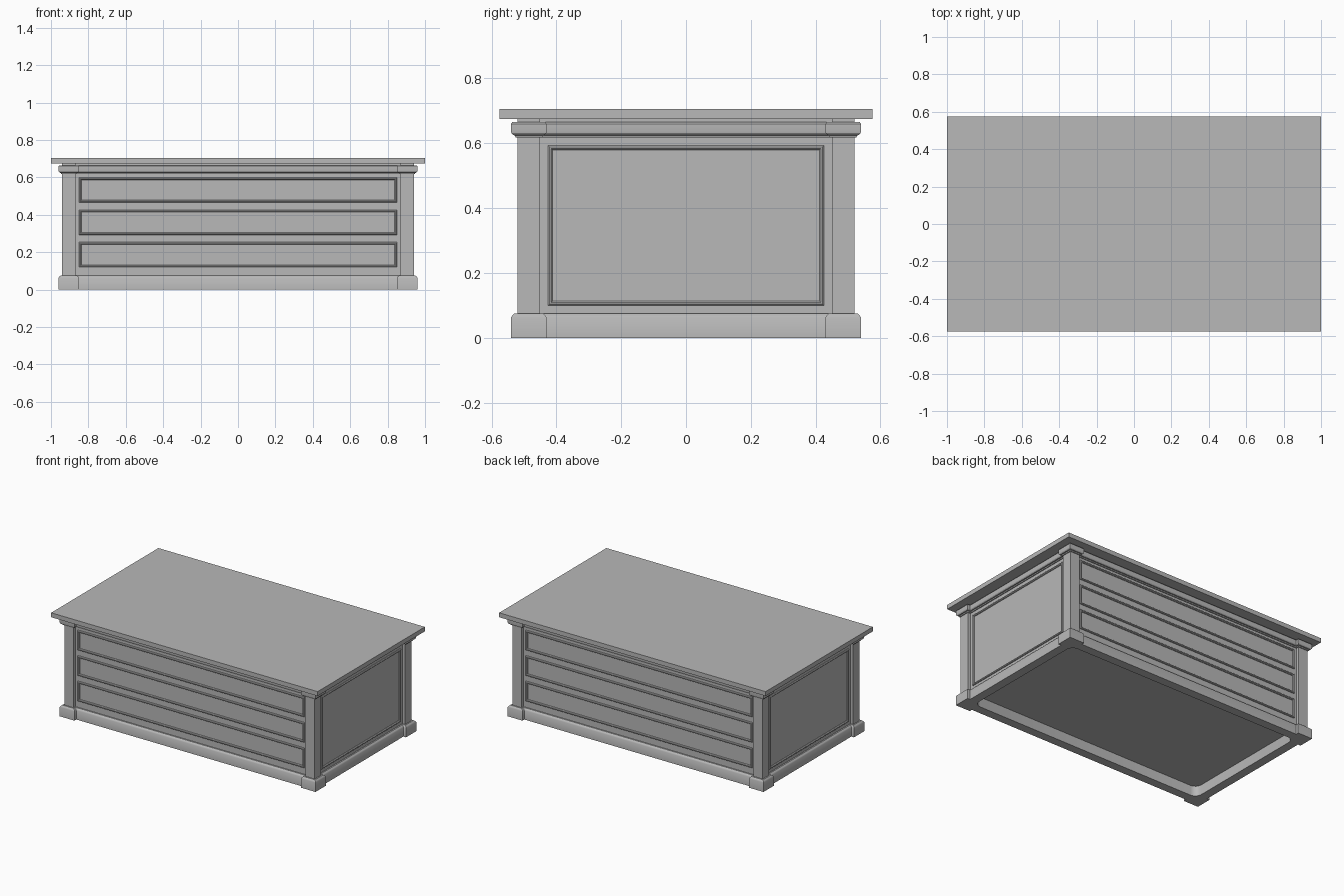
import bpy, bmesh, math

old = bpy.data.objects.get("Cube")
if old:
    bpy.data.objects.remove(old)

# Single flat colour
grey = bpy.data.materials.new("painted grey")
grey.use_nodes = True
colour = (0.48, 0.48, 0.48, 1)
grey.diffuse_color = colour
grey.node_tree.nodes["Principled BSDF"].inputs["Base Color"].default_value = colour


def finish(name, bm, smooth=False):
    bmesh.ops.recalc_face_normals(bm, faces=bm.faces)
    mesh = bpy.data.meshes.new(name)
    bm.to_mesh(mesh)
    bm.free()
    mesh.materials.append(grey)
    obj = bpy.data.objects.new(name, mesh)
    bpy.context.collection.objects.link(obj)
    if smooth:
        bpy.context.view_layer.objects.active = obj
        obj.select_set(True)
        bpy.ops.object.shade_smooth_by_angle(angle=math.radians(30))
        obj.select_set(False)
    return obj


def mirror_corners(corner):
    """Mirror one corner's points into a full closed outline."""
    flip = corner[::-1]
    return (corner + [(-x, y) for x, y in flip]
            + [(-x, -y) for x, y in corner] + [(x, -y) for x, y in flip])


def body_outline(d):
    """Plan with square corner posts, grown outward by d."""
    hx, hy, px, py, step = 0.94 + d, 0.52 + d, 0.87 - d, 0.45 - d, 0.02
    return mirror_corners([(hx - step, py), (hx, py), (hx, hy),
                           (px, hy), (px, hy - step)])


def cavity_outline():
    """Rectangle with rounded corners."""
    r = 0.045
    arc = [i * math.pi / 8 for i in range(5)]
    return mirror_corners([(0.835 + r * math.cos(a), 0.415 + r * math.sin(a))
                           for a in arc])


def loft(name, sections, closed=False, smooth=False):
    """Join outlines given as (outline, z); cap the ends unless closed."""
    bm = bmesh.new()
    rings = [[bm.verts.new((x, y, z)) for x, y in pts] for pts, z in sections]
    pairs = list(zip(rings, rings[1:]))
    if closed:
        pairs.append((rings[-1], rings[0]))
    else:
        bm.faces.new(rings[0])
        bm.faces.new(rings[-1])
    for a, b in pairs:
        for i in range(len(a)):
            j = (i + 1) % len(a)
            bm.faces.new((a[i], a[j], b[j], b[i]))
    return finish(name, bm, smooth)


def panel_frame(name, half_w, z0, z1, wall, turn):
    """Thin raised moulding around a flat panel, on the wall facing turn."""
    bm = bmesh.new()
    # (inset from the outer edge, height above the wall)
    profile = [(0, -0.002), (0, 0.005), (0.004, 0.009),
               (0.009, 0.009), (0.013, 0.004), (0.013, -0.002)]
    c, s = math.cos(turn), math.sin(turn)
    rings = []
    for inset, out in profile:
        w, lo, hi, y = half_w - inset, z0 + inset, z1 - inset, -(wall + out)
        rings.append([bm.verts.new((x * c - y * s, x * s + y * c, z))
                      for x, z in ((-w, lo), (w, lo), (w, hi), (-w, hi))])
    for a, b in zip(rings, rings[1:]):
        for i in range(4):
            j = (i + 1) % 4
            bm.faces.new((a[i], a[j], b[j], b[i]))
    finish(name, bm)


# Cabinet body with corner posts
loft("cabinet_body", [(body_outline(0), 0.068), (body_outline(0), 0.676)])

# Hollow plinth with rounded shoulder
loft("plinth", [(cavity_outline(), 0), (body_outline(0.02), 0),
                (body_outline(0.02), 0.062), (body_outline(0.016), 0.069),
                (body_outline(0.009), 0.075), (body_outline(-0.005), 0.075),
                (cavity_outline(), 0.075)], closed=True, smooth=True)

# Crown moulding under the top
crown = [(-0.005, 0.618), (0.006, 0.618), (0.008, 0.624), (0.014, 0.626),
         (0.019, 0.632), (0.02, 0.638), (0.02, 0.66), (0.016, 0.665),
         (-0.005, 0.665)]
loft("crown_moulding", [(body_outline(d), z) for d, z in crown], smooth=True)

# Table top
top = mirror_corners([(1, 0.575)])
loft("table_top", [(top, 0.675), (top, 0.705)])

# Three drawers front and back, one panel on each end
for side, turn in (("front", 0), ("back", math.pi)):
    for level, z in (("lower", 0.12), ("middle", 0.293), ("upper", 0.466)):
        panel_frame(f"{side}_{level}_drawer", 0.85, z, z + 0.134, 0.5, turn)
for side, turn in (("left", math.pi / 2), ("right", -math.pi / 2)):
    panel_frame(f"{side}_end_panel", 0.425, 0.1, 0.593, 0.92, turn)
